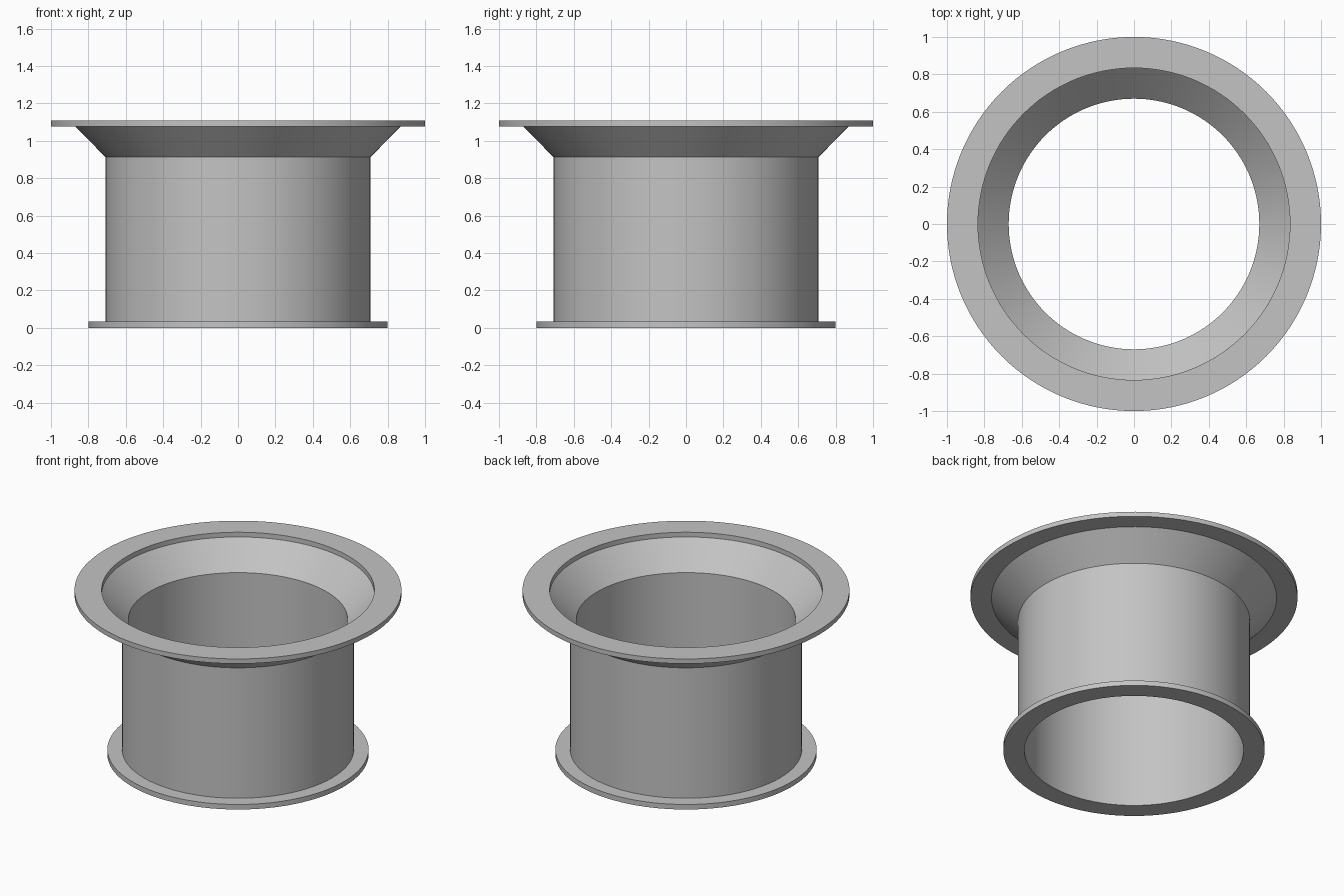
import bpy
import bmesh
import math

cube = bpy.data.objects.get("Cube")
if cube:
    bpy.data.objects.remove(cube, do_unlink=True)

SEGMENTS = 128

# Single grey metal
metal = bpy.data.materials.new("grey_metal")
metal.use_nodes = True
grey = (0.55, 0.55, 0.55, 1)
metal.diffuse_color = grey
metal.node_tree.nodes["Principled BSDF"].inputs["Base Color"].default_value = grey


def lathe(name, profile):
    """Revolve a closed (radius, height) outline around z."""
    bm = bmesh.new()
    verts = [bm.verts.new((r, 0, z)) for r, z in profile]
    edges = [bm.edges.new((a, b)) for a, b in zip(verts, verts[1:] + verts[:1])]
    bmesh.ops.spin(bm, geom=verts + edges, cent=(0, 0, 0), axis=(0, 0, 1),
                   angle=math.tau, steps=SEGMENTS, use_merge=True)
    bmesh.ops.remove_doubles(bm, verts=bm.verts, dist=0.0001)
    bmesh.ops.recalc_face_normals(bm, faces=bm.faces)
    mesh = bpy.data.meshes.new(name)
    bm.to_mesh(mesh)
    bm.free()
    mesh.materials.append(metal)
    obj = bpy.data.objects.new(name, mesh)
    bpy.context.collection.objects.link(obj)
    bpy.ops.object.select_all(action='DESELECT')
    obj.select_set(True)
    bpy.context.view_layer.objects.active = obj
    bpy.ops.object.shade_smooth_by_angle(angle=math.radians(25))
    return obj


# Thin-walled sleeve with a base flange, flared collar and wide top flange
bore, wall = 0.67, 0.709
base_top, neck, rim_under, rim_top = 0.034, 0.914, 1.078, 1.11
lathe("flanged_sleeve", [
    (bore, 0), (0.799, 0), (0.799, base_top),                # base flange
    (wall, base_top), (wall, neck),                          # outer wall
    (0.872, rim_under),                                      # flare underside
    (1, rim_under), (1, rim_top), (0.834, rim_top),          # top flange
    (0.834, rim_under), (bore, neck),                        # lip and inner flare
])
